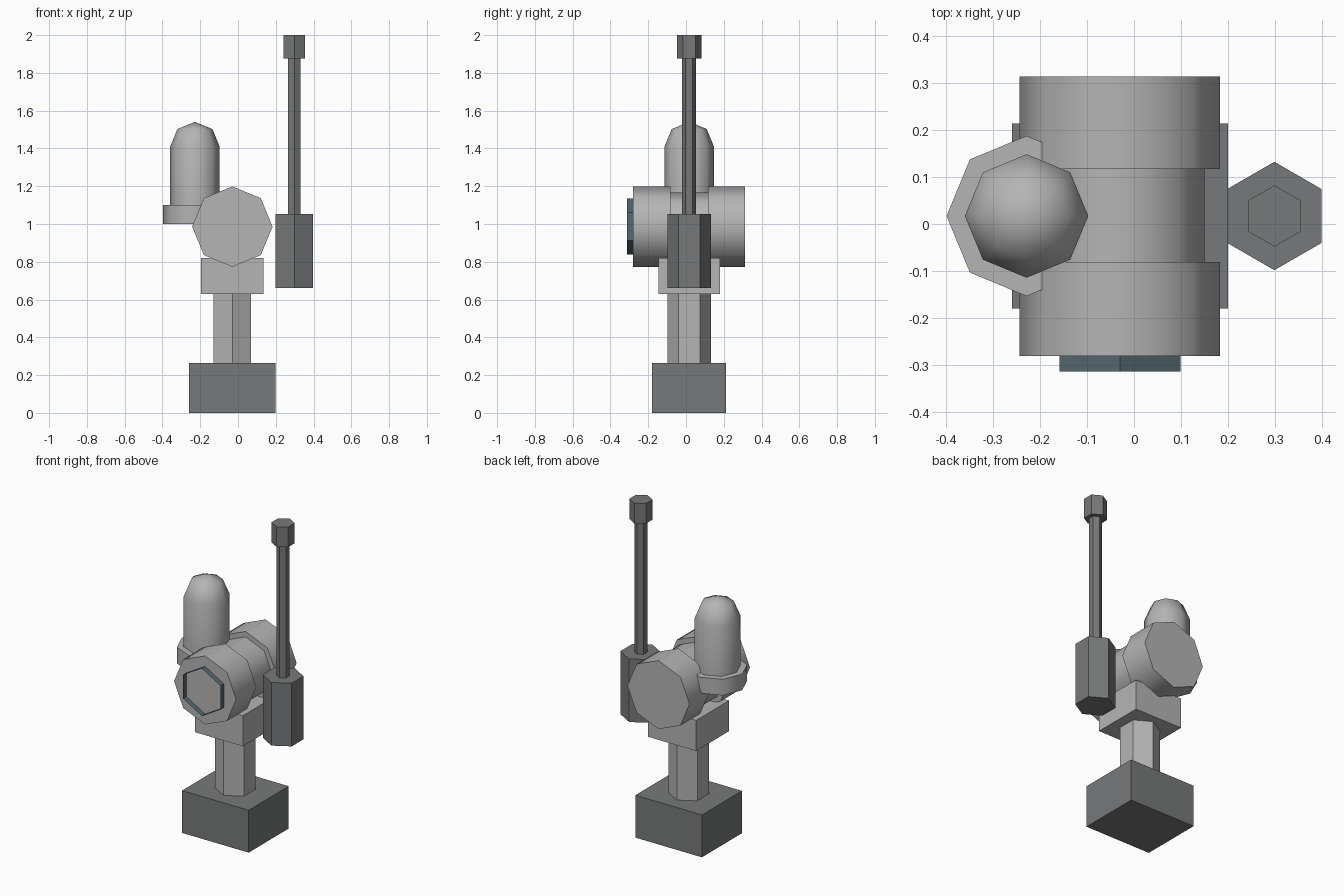
import bpy, bmesh, math

if "Cube" in bpy.data.objects:
    bpy.data.objects.remove(bpy.data.objects["Cube"])

CX, CY = -0.03, 0.017      # axis of the stand


def material(name, rgb):
    m = bpy.data.materials.new(name)
    m.diffuse_color = (*rgb, 1)
    m.use_nodes = True
    m.node_tree.nodes["Principled BSDF"].inputs["Base Color"].default_value = m.diffuse_color
    return m


LIGHT = material("light grey", (0.46, 0.46, 0.46))
DARK = material("dark grey", (0.185, 0.19, 0.192))
SLATE = material("slate blue", (0.09, 0.14, 0.165))


def finish(name, bm, mat, smooth):
    mesh = bpy.data.meshes.new(name)
    bm.to_mesh(mesh)
    bm.free()
    mesh.materials.append(mat)
    ob = bpy.data.objects.new(name, mesh)
    bpy.context.collection.objects.link(ob)
    if smooth:
        bpy.ops.object.select_all(action='DESELECT')
        ob.select_set(True)
        bpy.context.view_layer.objects.active = ob
        bpy.ops.object.shade_smooth_by_angle(angle=math.radians(60))
    return ob


def box(name, size, z0, z1, mat):
    bm = bmesh.new()
    bmesh.ops.create_cube(bm, size=1)
    for v in bm.verts:
        v.co = (CX + v.co.x * size[0], CY + v.co.y * size[1],
                (z0 + z1) / 2 + v.co.z * (z1 - z0))
    return finish(name, bm, mat, False)


def lathe(name, profile, sides, centre, mat, axis='Z', phase=0.0,
          smooth=False, caps=True):
    """Spin (radius, height) pairs; centre is (x, y) for Z or (x, z) for Y."""
    bm = bmesh.new()
    rings = []
    for r, h in profile:
        ring = []
        for i in range(1 if r == 0 else sides):
            a = math.radians(phase) + i * math.tau / sides
            u, v = r * math.cos(a), r * math.sin(a)
            co = ((centre[0] + u, centre[1] + v, h) if axis == 'Z'
                  else (centre[0] + u, h, centre[1] - v))
            ring.append(bm.verts.new(co))
        rings.append(ring)
    for a, b in zip(rings, rings[1:]):
        for i in range(sides):
            j = (i + 1) % sides
            if len(b) == 1:
                bm.faces.new((a[i], a[j], b[0]))
            else:
                bm.faces.new((a[i], a[j], b[j], b[i]))
    if caps:
        bm.faces.new(rings[0][::-1])
        if len(rings[-1]) > 1:
            bm.faces.new(rings[-1])
    return finish(name, bm, mat, smooth)


# Stand
box("base", (0.458, 0.392), 0.0, 0.263, DARK)
lathe("column", [(0.115, 0.263), (0.115, 0.63)], 6, (CX, CY), LIGHT, phase=30)
box("head_block", (0.33, 0.324), 0.63, 0.82, LIGHT)

# Horizontal drum with a recessed waist
lathe("drum", [(0.213, -0.28), (0.213, -0.081), (0.18, -0.081),
               (0.18, 0.117), (0.213, 0.117), (0.213, 0.313)],
      8, (CX, 0.986), LIGHT, axis='Y', smooth=True)

# Thin open hexagonal rim on the front of the drum
lathe("front_rim", [(0.148, -0.313), (0.148, -0.28)], 6, (CX, 0.986), SLATE,
      axis='Y', phase=30, caps=False)

# Domed canister and its collar on the left
R = 0.131
dome = [(R * math.cos(t), 1.41 + R * math.sin(t)) for t in (0, math.pi / 4)]
lathe("canister", [(R, 1.05)] + dome + [(0, 1.41 + R)], 8, (-0.228, CY), LIGHT,
      smooth=True)
lathe("collar", [(0.17, 1.0), (0.17, 1.1)], 8, (-0.228, CY), LIGHT, smooth=True)

# Hexagonal antenna on the right
for name, r, z0, z1 in (("antenna_body", 0.115, 0.66, 1.052),
                        ("antenna_rod", 0.037, 1.052, 1.875),
                        ("antenna_tip", 0.065, 1.875, 2.0)):
    lathe(name, [(r, z0), (r, z1)], 6, (0.298, CY), DARK, phase=30)
